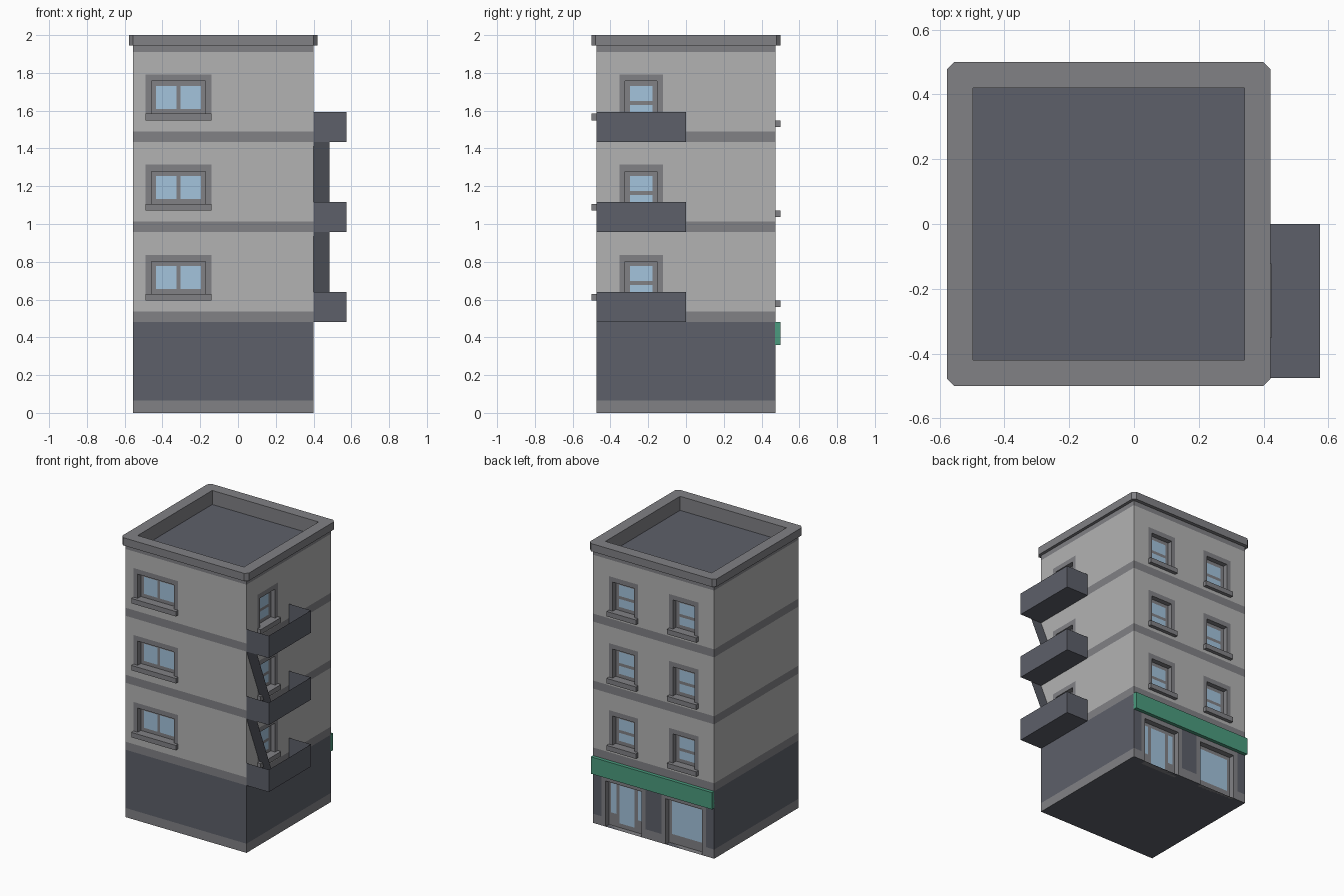
import bpy, bmesh
from mathutils import Vector

if "Cube" in bpy.data.objects:
    bpy.data.objects.remove(bpy.data.objects["Cube"])

X0, X1, Y0, Y1 = -0.555, 0.40, -0.475, 0.475      # body footprint
BASE, STOREY, TOP, ROOF = 0.48, 0.477, 1.945, 1.90
CX = (X0 + X1) / 2
COLS = (CX + 0.2375, CX - 0.2375)                  # bay centres across x
WALL, TRIM, DARK, GLASS, GREEN = range(5)
COLOURS = [("wall", (0.45, 0.45, 0.45, 1)), ("trim", (0.22, 0.22, 0.235, 1)),
           ("slate", (0.11, 0.117, 0.144, 1)), ("glass", (0.37, 0.55, 0.72, 1)),
           ("green", (0.07, 0.33, 0.21, 1))]
mats = []
for n, c in COLOURS:
    m = bpy.data.materials.new(n)
    m.diffuse_color = c
    m.use_nodes = True
    m.node_tree.nodes["Principled BSDF"].inputs["Base Color"].default_value = m.diffuse_color
    mats.append(m)

# side name -> (point from along/up/depth, outward direction)
SIDES = {
    "front": (lambda u, v, d: Vector((u, Y0 + d, v)), Vector((0, -1, 0))),
    "back": (lambda u, v, d: Vector((u, Y1 - d, v)), Vector((0, 1, 0))),
    "right": (lambda u, v, d: Vector((X1 - d, u, v)), Vector((1, 0, 0))),
    "left": (lambda u, v, d: Vector((X0 + d, u, v)), Vector((-1, 0, 0))),
}


def face(bm, pts, mat, facing):
    f = bm.faces.new([bm.verts.new(p) for p in pts])
    f.normal_update()
    if f.normal.dot(facing) < 0:
        f.normal_flip()
    f.material_index = mat


def finish(bm, name):
    bmesh.ops.remove_doubles(bm, verts=bm.verts, dist=1e-5)
    me = bpy.data.meshes.new(name)
    bm.to_mesh(me)
    bm.free()
    for m in mats:
        me.materials.append(m)
    ob = bpy.data.objects.new(name, me)
    bpy.context.collection.objects.link(ob)
    return ob


def inside(r, u, v):
    return r[0] < u < r[1] and r[2] < v < r[3]


def grid(bm, side, us, vs, depth, pick):
    """Flat panel cut into cells; pick(u, v) gives a material or None for a hole."""
    P, out = SIDES[side]
    us, vs = sorted(set(us)), sorted(set(vs))
    for a, b in zip(us, us[1:]):
        for c, d in zip(vs, vs[1:]):
            mat = pick((a + b) / 2, (c + d) / 2)
            if mat is not None and b - a > 1e-5 and d - c > 1e-5:
                face(bm, [P(a, c, depth), P(b, c, depth), P(b, d, depth), P(a, d, depth)], mat, out)


def box(name, side, u0, u1, v0, v1, proj, mat):
    P, _ = SIDES[side]
    a, b = P(u0, v0, 0.005), P(u1, v1, -proj)
    bm = bmesh.new()
    bmesh.ops.create_cube(bm, size=1)
    for v in bm.verts:
        v.co = Vector([(a[i] + b[i]) / 2 + v.co[i] * abs(b[i] - a[i]) for i in range(3)])
    for f in bm.faces:
        f.material_index = mat
    return finish(bm, name)


def infill(name, side, hole, panes, depth):
    """Recessed window frame with reveals and flush glass panes."""
    P, out = SIDES[side]
    u0, u1, v0, v1 = hole
    bm = bmesh.new()
    grid(bm, side, [u0, u1] + [x for p in panes for x in p[:2]],
         [v0, v1] + [x for p in panes for x in p[2:]], depth,
         lambda u, v: GLASS if any(inside(p, u, v) for p in panes) else TRIM)
    mid = P((u0 + u1) / 2, (v0 + v1) / 2, depth / 2)
    ring = [(u0, v0), (u1, v0), (u1, v1), (u0, v1)]
    for i in range(4):
        p, q = ring[i], ring[(i + 1) % 4]
        pts = [P(*p, 0), P(*q, 0), P(*q, depth), P(*p, depth)]
        face(bm, pts, TRIM, mid - sum(pts, Vector()) / 4)
    finish(bm, name)


# windows and shop fronts: collect holes and flush surrounds for each side
holes = {s: [] for s in SIDES}
surrounds = {s: [] for s in SIDES}


def window(side, c, z, k, wide):
    hw, sw = (0.1425, 0.175) if wide else (0.085, 0.115)
    sill = z + (0.115 if wide else 0.08)
    bot, top = sill + 0.035, z + 0.322
    hole = (c - hw, c + hw, bot, top)
    holes[side].append(hole)
    surrounds[side].append((c - sw, c + sw, sill, z + 0.357))
    if wide:
        panes = [(c - 0.118, c - 0.01, bot + 0.025, top - 0.025),
                 (c + 0.01, c + 0.118, bot + 0.025, top - 0.025)]
    else:
        panes = [(c - 0.06, c + 0.06, top - 0.104, top - 0.025),
                 (c - 0.06, c + 0.06, bot + 0.025, top - 0.125)]
    infill(f"{side}_window_{k}", side, hole, panes, 0.035)
    box(f"{side}_sill_{k}", side, c - sw, c + sw, sill, bot, 0.025, TRIM)


for k in range(3):
    z = BASE + STOREY * k
    window("front", COLS[1], z, k, True)
    window("right", -0.2375, z, k, False)
    for j, c in enumerate(COLS):
        window("back", c, z, f"{k}_{j}", False)

for j, c in enumerate(COLS):
    hole = (c - 0.1425, c + 0.1425, 0.0, 0.325)
    holes["back"].append(hole)
    surrounds["back"].append((c - 0.175, c + 0.175, 0, 0.36))
    if j == 0:      # door with side lights
        panes = [(c - 0.06, c + 0.06, 0.03, 0.30), (c + 0.085, c + 0.125, 0.09, 0.30),
                 (c - 0.125, c - 0.085, 0.09, 0.30)]
    else:           # display window
        panes = [(c - 0.12, c + 0.12, 0.065, 0.30)]
    infill(("shop_door", "shop_window")[j], "back", hole, panes, 0.04)
box("shop_sign_board", "back", X0, X1, 0.36, BASE, 0.025, GREEN)

# four walls with flush plinth, storey bands and window surrounds
bands = [(0, 0.065)] + [(BASE + STOREY * k, BASE + STOREY * k + 0.057) for k in range(3)] + [(1.91, TOP)]
for side in SIDES:
    def pick(u, v):
        if any(inside(h, u, v) for h in holes[side]):
            return None
        if any(inside(s, u, v) for s in surrounds[side]) or any(a < v < b for a, b in bands):
            return TRIM
        return DARK if v < BASE else WALL
    rects = holes[side] + surrounds[side]
    ends = [X0, X1] if side in ("front", "back") else [Y0, Y1]
    bm = bmesh.new()
    grid(bm, side, ends + [x for r in rects for x in r[:2]],
         [z for b in bands for z in b] + [x for r in rects for x in r[2:]], 0, pick)
    finish(bm, side + "_wall")

# underside
bm = bmesh.new()
face(bm, [(X0, Y0, 0), (X1, Y0, 0), (X1, Y1, 0), (X0, Y1, 0)], DARK, Vector((0, 0, -1)))
finish(bm, "underside")

# cornice with chamfered corners, parapet and sunken roof
ox0, ox1, oy, ch = -0.577, 0.421, 0.5, 0.022
outer = [(ox0 + ch, -oy), (ox1 - ch, -oy), (ox1, -oy + ch), (ox1, oy - ch),
         (ox1 - ch, oy), (ox0 + ch, oy), (ox0, oy - ch), (ox0, -oy + ch)]
corners = [0, 1, 1, 2, 2, 3, 3, 0]
inner = [(-0.497, -0.42), (0.341, -0.42), (0.341, 0.42), (-0.497, 0.42)]
body = [(X0, Y0), (X1, Y0), (X1, Y1), (X0, Y1)]
UP = Vector((0, 0, 1))
bm = bmesh.new()
for i in range(8):
    j = (i + 1) % 8
    a, b = outer[i], outer[j]
    face(bm, [(*a, TOP), (*b, TOP), (*b, 2), (*a, 2)], TRIM, Vector((a[0] + b[0] - 2 * CX, a[1] + b[1], 0)))
    for ring, z, up in ((inner, 2, UP), (body, TOP, -UP)):
        pts = [(*a, z), (*b, z), (*ring[corners[j]], z)]
        if corners[i] != corners[j]:
            pts.append((*ring[corners[i]], z))
        face(bm, pts, TRIM, up)
for i in range(4):
    a, b = inner[i], inner[(i + 1) % 4]
    face(bm, [(*a, ROOF), (*b, ROOF), (*b, 2), (*a, 2)], TRIM, Vector((2 * CX - a[0] - b[0], -a[1] - b[1], 0)))
face(bm, [(*p, ROOF) for p in inner], DARK, UP)
finish(bm, "cornice_and_roof")

# balconies: open thin-sheet trays, linked by sloping stair sheets
BX, BY = 0.575, 0.0
for k in range(3):
    z = BASE + STOREY * k
    t = z + 0.159
    bm = bmesh.new()
    face(bm, [(X1, Y0, z), (BX, Y0, z), (BX, BY, z), (X1, BY, z)], DARK, -UP)
    rim = [(X1, Y0), (BX, Y0), (BX, BY), (X1, BY)]
    for (a, b), n in zip(zip(rim, rim[1:]), ((0, -1, 0), (1, 0, 0), (0, 1, 0))):
        face(bm, [(*a, z), (*b, z), (*b, t), (*a, t)], DARK, Vector(n))
    finish(bm, f"balcony_{k}")
    if k < 2:
        zt = z + STOREY
        bm = bmesh.new()
        face(bm, [(X1, -0.285, z), (0.484, -0.285, z), (0.484, Y0, zt), (X1, Y0, zt)],
             DARK, Vector((0, -1, 0)))
        finish(bm, f"escape_stair_{k}")
